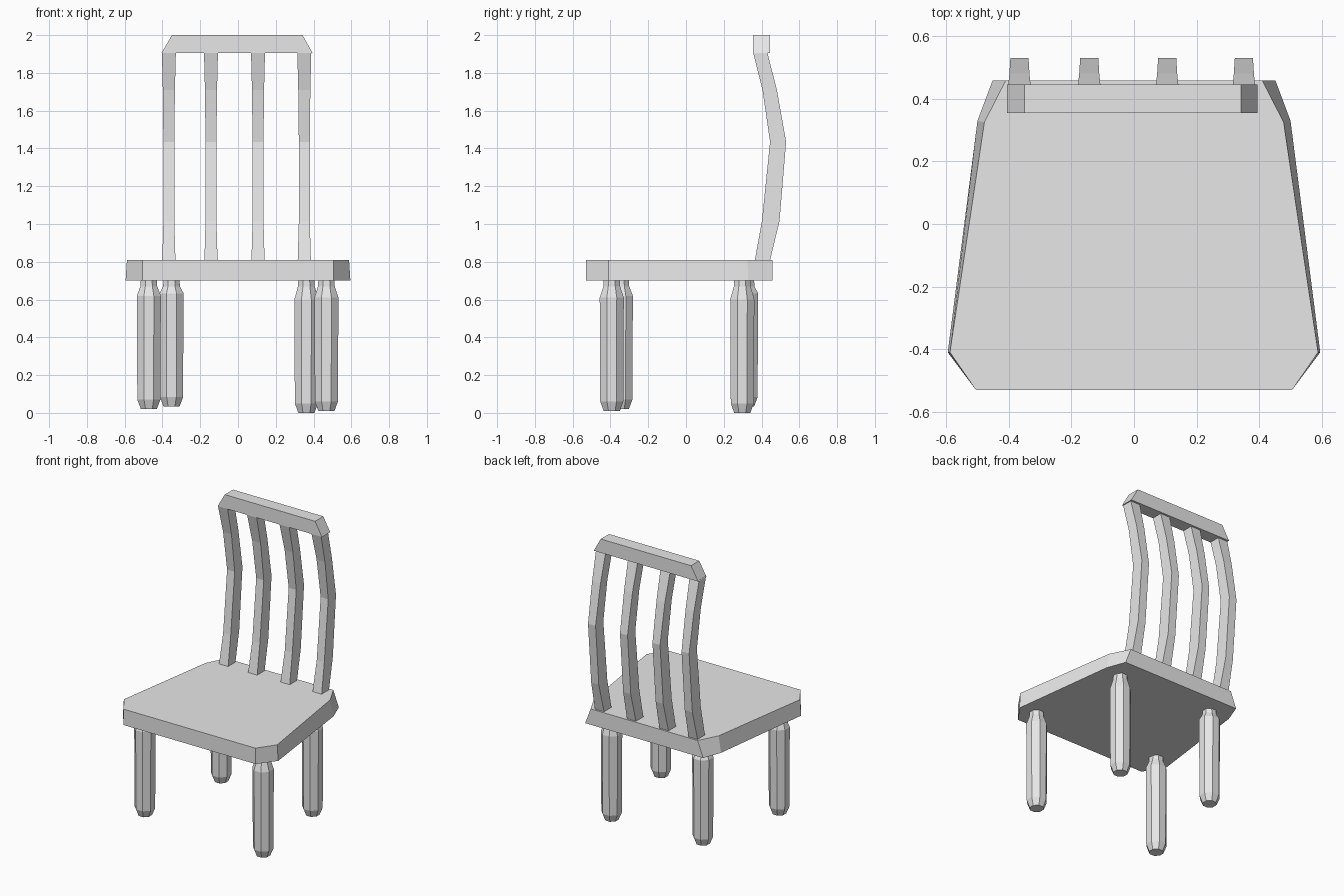
import bpy
import bmesh
import math

cube = bpy.data.objects.get("Cube")
if cube:
    bpy.data.objects.remove(cube, do_unlink=True)

# Single plain material
grey = bpy.data.materials.new("light_grey")
grey.use_nodes = True
grey.diffuse_color = (0.8, 0.8, 0.8, 1)
grey.node_tree.nodes["Principled BSDF"].inputs["Base Color"].default_value = (0.8, 0.8, 0.8, 1)


def loft(name, rings):
    """Bridge matching rings of points and cap both ends."""
    bm = bmesh.new()
    loops = [[bm.verts.new(p) for p in ring] for ring in rings]
    for a, b in zip(loops, loops[1:]):
        n = len(a)
        for i in range(n):
            j = (i + 1) % n
            bm.faces.new((a[i], a[j], b[j], b[i]))
    bm.faces.new(loops[0][::-1])
    bm.faces.new(loops[-1])
    bmesh.ops.recalc_face_normals(bm, faces=bm.faces)
    mesh = bpy.data.meshes.new(name)
    bm.to_mesh(mesh)
    bm.free()
    mesh.materials.append(grey)
    obj = bpy.data.objects.new(name, mesh)
    bpy.context.collection.objects.link(obj)
    return obj


def mirrored(half, z):
    """Full outline from its +x half."""
    return [(x, y, z) for x, y in half] + [(-x, y, z) for x, y in reversed(half)]


# Seat: tapered slab with clipped corners, sides leaning in toward the top
seat_bottom = [(0.505, -0.53), (0.595, -0.41), (0.50, 0.33), (0.452, 0.458)]
seat_top = [(0.505, -0.53), (0.588, -0.41), (0.478, 0.325), (0.41, 0.458)]
loft("seat", [mirrored(seat_bottom, 0.70), mirrored(seat_top, 0.81)])

# Legs: eight-sided posts with a narrow neck and a bevelled foot
leg_profile = [(0.046, 0), (0.066, 0.05), (0.069, 0.60)]
neck_profile = [(0.048, 0.67), (0.046, 0.705)]
legs = {
    "front_left_leg": (0.468, -0.393, 0.01),
    "front_right_leg": (-0.472, -0.345, 0.02),
    "back_left_leg": (0.362, 0.298, 0.0),
    "back_right_leg": (-0.352, 0.318, 0.033),
}
for name, (cx, cy, foot) in legs.items():
    levels = [(r, z + foot) for r, z in leg_profile] + neck_profile
    rings = []
    for r, z in levels:
        angles = [math.pi * (i + 0.5) / 4 for i in range(8)]
        rings.append([(cx + r * math.cos(a), cy + r * math.sin(a), z) for a in angles])
    loft(name, rings)

# Back spindles: bowed bars, each level is height, front y, back y, half width
bow = [
    (0.80, 0.363, 0.443, 0.035),
    (1.015, 0.402, 0.495, 0.029),
    (1.435, 0.445, 0.53, 0.029),
    (1.71, 0.405, 0.481, 0.032),
    (1.91, 0.355, 0.43, 0.037),
]
for i, cx in enumerate((-0.366, -0.143, 0.106, 0.351)):
    loft(f"back_spindle_{i + 1}", [
        [(cx - w, f, z), (cx + w, f, z), (cx + w, b, z), (cx - w, b, z)]
        for z, f, b, w in bow])

# Top rail: bar with sloping ends
loft("top_rail", [
    [(l, 0.355, z), (r, 0.355, z), (r, 0.445, z), (l, 0.445, z)]
    for z, l, r in ((1.905, -0.405, 0.395), (2.0, -0.35, 0.342))])
